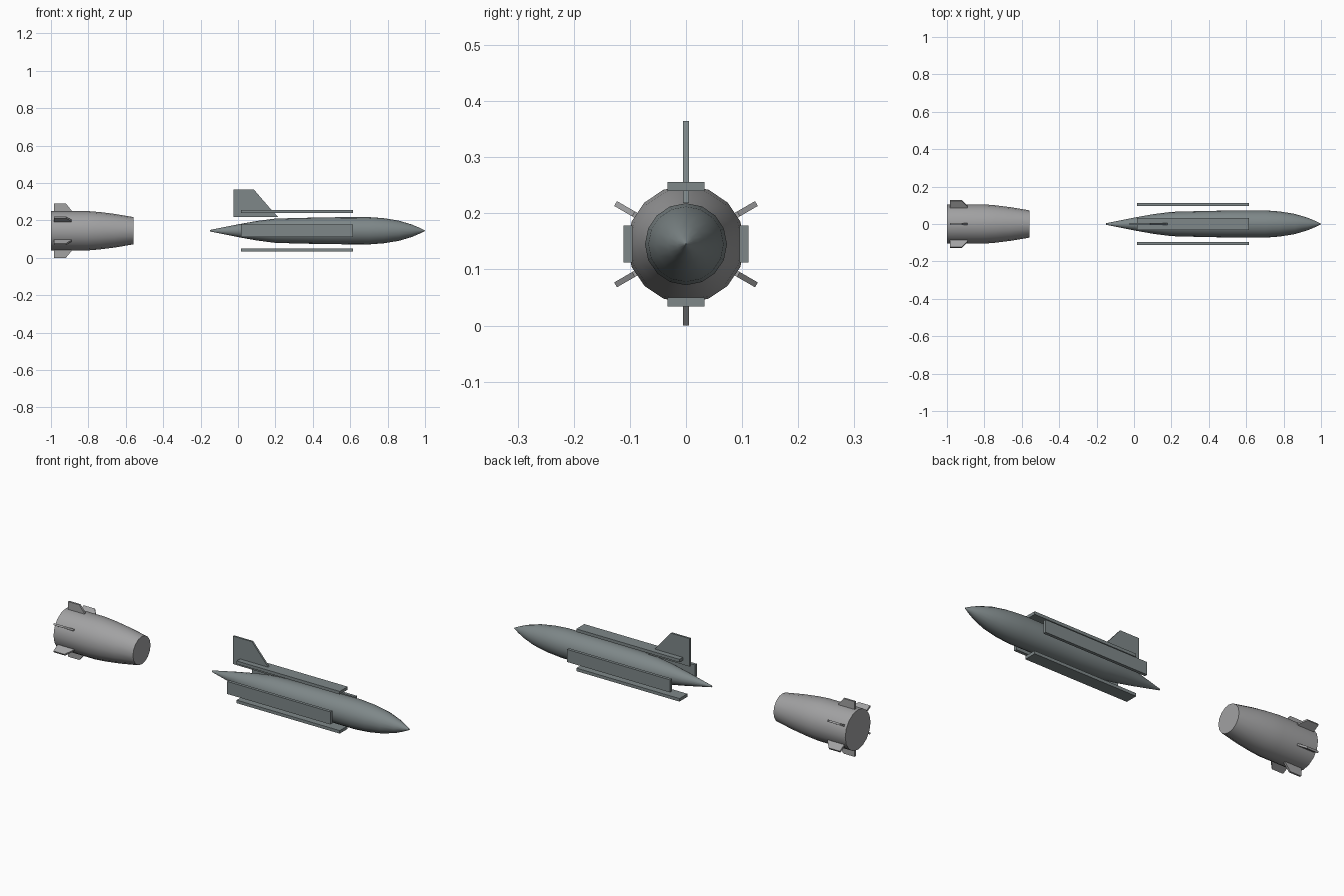
import bpy, bmesh, math
from mathutils import Matrix, Vector

if "Cube" in bpy.data.objects:
    bpy.data.objects.remove(bpy.data.objects["Cube"], do_unlink=True)

AXIS = 0.145   # height of the long axis
SIDES = 16


def material(name, colour):
    m = bpy.data.materials.new(name)
    m.use_nodes = True
    m.diffuse_color = (*colour, 1)
    m.node_tree.nodes["Principled BSDF"].inputs["Base Color"].default_value = (*colour, 1)
    return m


slate = material("slate grey", (0.21, 0.245, 0.25))
light = material("light grey", (0.36, 0.36, 0.365))


def finish(name, bm, mat, smooth=False):
    bmesh.ops.recalc_face_normals(bm, faces=bm.faces)
    mesh = bpy.data.meshes.new(name)
    bm.to_mesh(mesh)
    bm.free()
    mesh.materials.append(mat)
    obj = bpy.data.objects.new(name, mesh)
    bpy.context.collection.objects.link(obj)
    if smooth:
        bpy.ops.object.select_all(action="DESELECT")
        obj.select_set(True)
        bpy.context.view_layer.objects.active = obj
        bpy.ops.object.shade_smooth_by_angle(angle=math.radians(40))
    return obj


def revolve(name, profile, mat):
    """Turn (x, radius) stations around the long axis and cap the ends."""
    bm = bmesh.new()
    rings = []
    for x, r in profile:
        ring = []
        for i in range(SIDES):
            a = math.tau * i / SIDES
            ring.append(bm.verts.new((x, r * math.cos(a), AXIS + r * math.sin(a))))
        rings.append(ring)
    for a, b in zip(rings, rings[1:]):
        for i in range(SIDES):
            j = (i + 1) % SIDES
            bm.faces.new((a[i], a[j], b[j], b[i]))
    bm.faces.new(rings[0])
    bm.faces.new(rings[-1])
    return finish(name, bm, mat, True)


def plate(name, outline, thickness, angle, mat):
    """Extrude an (x, radial distance) outline, then roll it about the axis."""
    bm = bmesh.new()
    face = bm.faces.new([bm.verts.new((x, -thickness / 2, r)) for x, r in outline])
    new = bmesh.ops.extrude_face_region(bm, geom=[face])["geom"]
    bmesh.ops.translate(bm, vec=(0, thickness, 0),
                        verts=[g for g in new if isinstance(g, bmesh.types.BMVert)])
    roll = Matrix.Translation(Vector((0, 0, AXIS))) @ Matrix.Rotation(math.radians(angle), 4, "X")
    bmesh.ops.transform(bm, matrix=roll, verts=bm.verts)
    return finish(name, bm, mat)


# Slender main body, pointed at both ends
revolve("main_body", [(-0.15, 0.004), (0, 0.034), (0.1, 0.052), (0.2, 0.065),
                      (0.35, 0.069), (0.5, 0.072), (0.7, 0.073), (0.78, 0.067),
                      (0.86, 0.054), (0.93, 0.033), (0.97, 0.016), (1, 0.001)], slate)

# Four long wings standing off around the body
for i, side in enumerate(("top", "left", "bottom", "right")):
    plate(side + "_wing", [(0.015, 0.095), (0.615, 0.095), (0.615, 0.111), (0.015, 0.111)],
          0.066, i * 90, slate)

# Tall swept tail fin
plate("tail_fin", [(-0.025, 0.073), (0.215, 0.073), (0.18, 0.11),
                   (0.085, 0.22), (-0.025, 0.22)], 0.01, 0, slate)

# Separate rear stage with a tapered front
revolve("booster", [(-1, 0.105), (-0.8, 0.105), (-0.74, 0.1),
                    (-0.66, 0.09), (-0.56, 0.073)], light)

# Six small fins around the rear stage
for i in range(6):
    plate(f"booster_fin_{i + 1}", [(-0.985, 0.095), (-0.89, 0.095), (-0.89, 0.108),
                                  (-0.92, 0.145), (-0.985, 0.145)], 0.01, i * 60, light)
